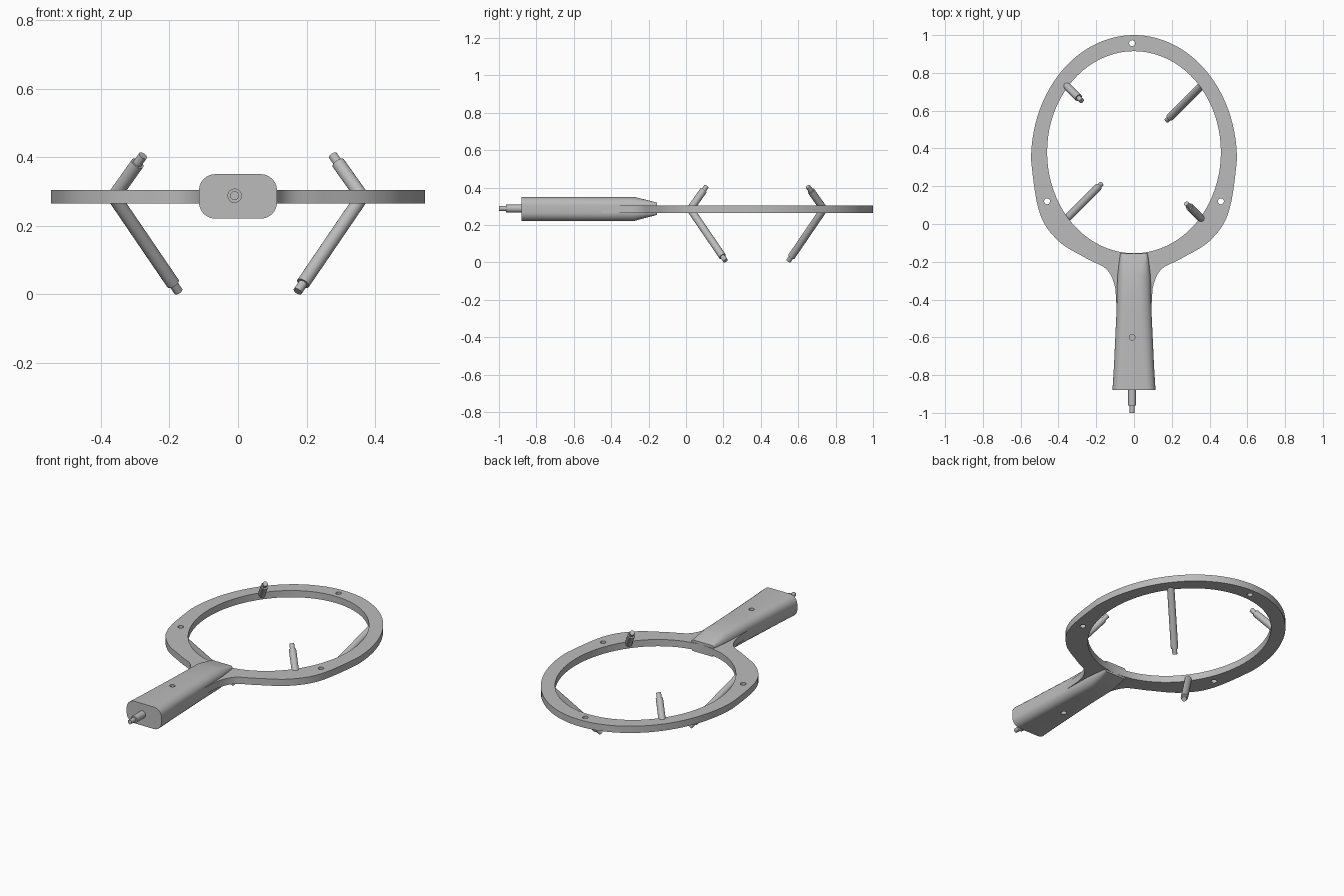
import bpy, bmesh
from math import pi, cos, sin, radians
from mathutils import Vector

if "Cube" in bpy.data.objects:
    bpy.data.objects.remove(bpy.data.objects["Cube"])

GREY = (0.5, 0.5, 0.5, 1)
mat = bpy.data.materials.new("plain grey")
mat.use_nodes = True
mat.diffuse_color = GREY
mat.node_tree.nodes["Principled BSDF"].inputs["Base Color"].default_value = GREY

MID = 0.285      # height of the ring's middle plane
CY = 0.38        # centre of the ring opening


def select(ob):
    bpy.ops.object.select_all(action="DESELECT")
    ob.select_set(True)
    bpy.context.view_layer.objects.active = ob


def finish(ob, angle=35):
    ob.data.materials.clear()
    ob.data.materials.append(mat)
    select(ob)
    bpy.ops.object.shade_smooth_by_angle(angle=radians(angle))


def mesh_object(name, bm):
    bmesh.ops.recalc_face_normals(bm, faces=bm.faces)
    me = bpy.data.meshes.new(name)
    bm.to_mesh(me)
    bm.free()
    ob = bpy.data.objects.new(name, me)
    bpy.context.collection.objects.link(ob)
    return ob


def ellipse(cx, cy, rx, ry, n, start=0.0, sweep=2 * pi):
    return [(cx + rx * cos(start + sweep * i / n), cy + ry * sin(start + sweep * i / n))
            for i in range(n)]


def smooth_path(pts, steps=8):
    """Catmull-Rom through the points, first and last are only guides."""
    out = []
    for a, b, c, d in zip(pts, pts[1:], pts[2:], pts[3:]):
        a, b, c, d = map(Vector, (a, b, c, d))
        for i in range(steps):
            t = i / steps
            p = 0.5 * (2 * b + (c - a) * t + (2 * a - 5 * b + 4 * c - d) * t * t
                       + (3 * b - a - 3 * c + d) * t ** 3)
            out.append((p.x, p.y))
    return out


def rod(name, start, end, radius, tip_radius, tip_length, sides=16):
    """Stepped pin: a thick body with a thinner tip."""
    start, end = Vector(start), Vector(end)
    axis = (end - start).normalized()
    turn = axis.to_track_quat("Z", "Y").to_matrix()
    neck = end - axis * tip_length
    bm = bmesh.new()
    rings = [[bm.verts.new(c + turn @ Vector((x, y, 0))) for x, y in ellipse(0, 0, r, r, sides)]
             for c, r in ((start, radius), (neck, radius), (neck, tip_radius), (end, tip_radius))]
    bridge(bm, rings)
    finish(mesh_object(name, bm))


def bridge(bm, rings):
    for a, b in zip(rings, rings[1:]):
        n = len(a)
        for i in range(n):
            bm.faces.new((a[i], a[(i + 1) % n], b[(i + 1) % n], b[i]))
    bm.faces.new(rings[0])
    bm.faces.new(rings[-1])


# Ring plate with its flared neck, open middle and three bolt holes
flare = smooth_path([(0.545, 0.5), (0.545, 0.34), (0.5, 0.06), (0.4, -0.09), (0.25, -0.183),
                     (0.14, -0.245), (0.095, -0.36), (0.092, -0.5)])
right = ellipse(0, 0.34, 0.545, 0.66, 32, pi / 2, -pi / 2)[1:] + flare + [(0.092, -0.45), (0.092, -0.82)]
outline = [(0, 1.0)] + right + [(-x, y) for x, y in reversed(right)]
loops = [outline, ellipse(0, CY, 0.46, 0.535, 80)]
loops += [ellipse(x, y, 0.016, 0.016, 16) for x, y in ((-0.01, 0.957), (-0.46, 0.12), (0.46, 0.12))]
curve = bpy.data.curves.new("ring_plate", "CURVE")
curve.dimensions = "2D"
curve.fill_mode = "BOTH"
curve.extrude = 0.02
for loop in loops:
    s = curve.splines.new("POLY")
    s.points.add(len(loop) - 1)
    for p, (x, y) in zip(s.points, loop):
        p.co = (x, y, 0, 1)
    s.use_cyclic_u = True
ring = bpy.data.objects.new("ring_plate", curve)
bpy.context.collection.objects.link(ring)
ring.location.z = MID
select(ring)
bpy.ops.object.convert(target="MESH")
finish(bpy.context.object)

# Handle: lofted rounded sections (y, half width, bottom, top, corner width, twisted corner width)
stations = [(-0.88, 0.114, 0.221, 0.351, 0.048, 0.048),
            (-0.75, 0.106, 0.221, 0.351, 0.047, 0.052),
            (-0.6, 0.099, 0.221, 0.351, 0.046, 0.056),
            (-0.45, 0.092, 0.221, 0.351, 0.045, 0.062),
            (-0.28, 0.088, 0.221, 0.351, 0.045, 0.066),
            (-0.21, 0.08, 0.24, 0.334, 0.03, 0.035),
            (-0.155, 0.072, 0.254, 0.32, 0.012, 0.012)]
bm = bmesh.new()
sections = []
for y, w, lo, hi, c, twist in stations:
    ring_verts = []
    for k, (sx, sz) in enumerate(((1, 1), (-1, 1), (-1, -1), (1, -1))):
        rx = c if k % 2 else twist
        rz = min(c, 0.45 * (hi - lo))
        cx, cz = sx * (w - rx), (hi - rz if sz > 0 else lo + rz)
        for i in range(7):
            a = pi / 2 * (k + i / 6)
            ring_verts.append(bm.verts.new((cx + rx * cos(a), y, cz + rz * sin(a))))
    sections.append(ring_verts)
bridge(bm, sections)
handle = mesh_object("handle", bm)

# Blind screw holes above and below the handle
for z in (0.351, 0.221):
    bpy.ops.mesh.primitive_cylinder_add(vertices=16, radius=0.015, depth=0.05, location=(-0.01, -0.6, z))
    cutter = bpy.context.object
    cutter.hide_render = True
    mod = handle.modifiers.new("screw_hole", "BOOLEAN")
    mod.operation, mod.object, mod.solver = "DIFFERENCE", cutter, "EXACT"
    select(handle)
    bpy.ops.object.modifier_apply(modifier=mod.name)
    bpy.data.objects.remove(cutter)
finish(handle, 30)

# Stepped pin at the end of the handle
rod("end_pin", (-0.01, -0.86, 0.288), (-0.01, -1.0, 0.288), 0.021, 0.013, 0.038)

# Four slanted struts: short ones rise, long ones drop, all lean to the middle
for name, sx, sy, reach, top in (("back_right_short_strut", -1, 1, 0.085, 0.405),
                                 ("front_left_short_strut", 1, -1, 0.085, 0.405),
                                 ("back_left_long_strut", 1, 1, 0.188, 0.009),
                                 ("front_right_long_strut", -1, -1, 0.188, 0.009)):
    base, inner = 0.362, 0.362 - reach
    rod(name, (sx * base, CY + sy * (base - 0.005), MID),
        (sx * inner, CY + sy * (inner - 0.005), top), 0.02, 0.0135, 0.032)
